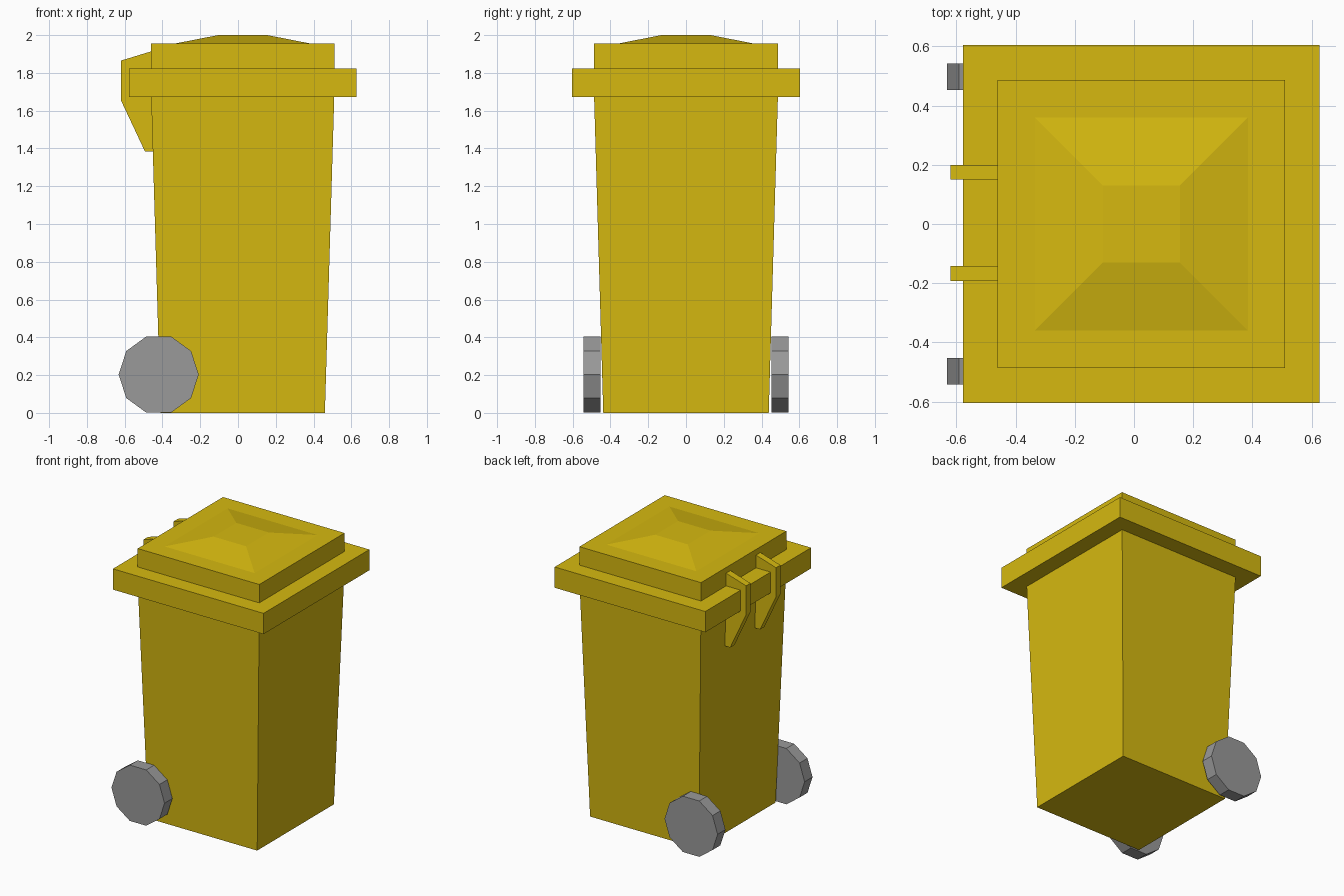
import bpy, bmesh, math
from mathutils import Matrix

cube = bpy.data.objects.get("Cube")
if cube:
    bpy.data.objects.remove(cube, do_unlink=True)


def make_material(name, rgb):
    mat = bpy.data.materials.new(name)
    mat.use_nodes = True
    color = (*rgb, 1)
    mat.diffuse_color = color
    mat.node_tree.nodes["Principled BSDF"].inputs["Base Color"].default_value = color
    return mat


yellow = make_material("yellow plastic", (0.67, 0.485, 0.005))
grey = make_material("grey wheel", (0.32, 0.32, 0.32))


def finish(name, bm, mat):
    bmesh.ops.recalc_face_normals(bm, faces=bm.faces)
    mesh = bpy.data.meshes.new(name)
    bm.to_mesh(mesh)
    bm.free()
    mesh.materials.append(mat)
    obj = bpy.data.objects.new(name, mesh)
    bpy.context.collection.objects.link(obj)
    return obj


def loft(name, sections, mat):
    """Stack of rectangles (centre x, half width, half depth, z), capped at both ends."""
    bm = bmesh.new()
    rings = []
    for cx, hx, hy, z in sections:
        rings.append([bm.verts.new((cx + sx * hx, sy * hy, z))
                      for sx, sy in ((-1, -1), (1, -1), (1, 1), (-1, 1))])
    for low, high in zip(rings, rings[1:]):
        for i in range(4):
            j = (i + 1) % 4
            bm.faces.new((low[i], low[j], high[j], high[i]))
    bm.faces.new(rings[0])
    bm.faces.new(rings[-1])
    return finish(name, bm, mat)


# Tapered container, overhanging rim and raised lid
CX = 0.025
loft("bin_body", [(CX, 0.435, 0.438, 0), (CX, 0.485, 0.487, 1.69)], yellow)
loft("rim", [(CX, 0.602, 0.604, 1.672), (CX, 0.602, 0.604, 1.822)], yellow)
loft("lid", [(CX, 0.486, 0.487, 1.80), (CX, 0.486, 0.487, 1.955),
             (CX, 0.36, 0.36, 1.955), (CX, 0.13, 0.13, 2.0)], yellow)

# Hinge brackets: a side profile given thickness along y
profile = [(-0.44, 1.92), (-0.62, 1.865), (-0.62, 1.655), (-0.493, 1.385), (-0.44, 1.385)]
for label, y in (("right", -0.192), ("left", 0.15)):
    bm = bmesh.new()
    face = bm.faces.new([bm.verts.new((x, y, z)) for x, z in profile])
    grown = bmesh.ops.extrude_face_region(bm, geom=[face])["geom"]
    moved = [v for v in grown if isinstance(v, bmesh.types.BMVert)]
    bmesh.ops.translate(bm, verts=moved, vec=(0, 0.05, 0))
    finish("hinge_bracket_" + label, bm, yellow)

# Ten-sided wheels beside the lower edge
for label, side in (("right", -1), ("left", 1)):
    bm = bmesh.new()
    bmesh.ops.create_cone(bm, cap_ends=True, segments=10, radius1=0.212,
                          radius2=0.212, depth=0.09)
    # One corner points along x
    corner = bm.verts[:][0].co
    turn = Matrix.Rotation(-math.atan2(corner.y, corner.x), 4, "Z")
    place = Matrix.Translation((-0.42, side * 0.497, 0.203))
    bm.transform(place @ Matrix.Rotation(math.pi / 2, 4, "X") @ turn)
    finish("wheel_" + label, bm, grey)
